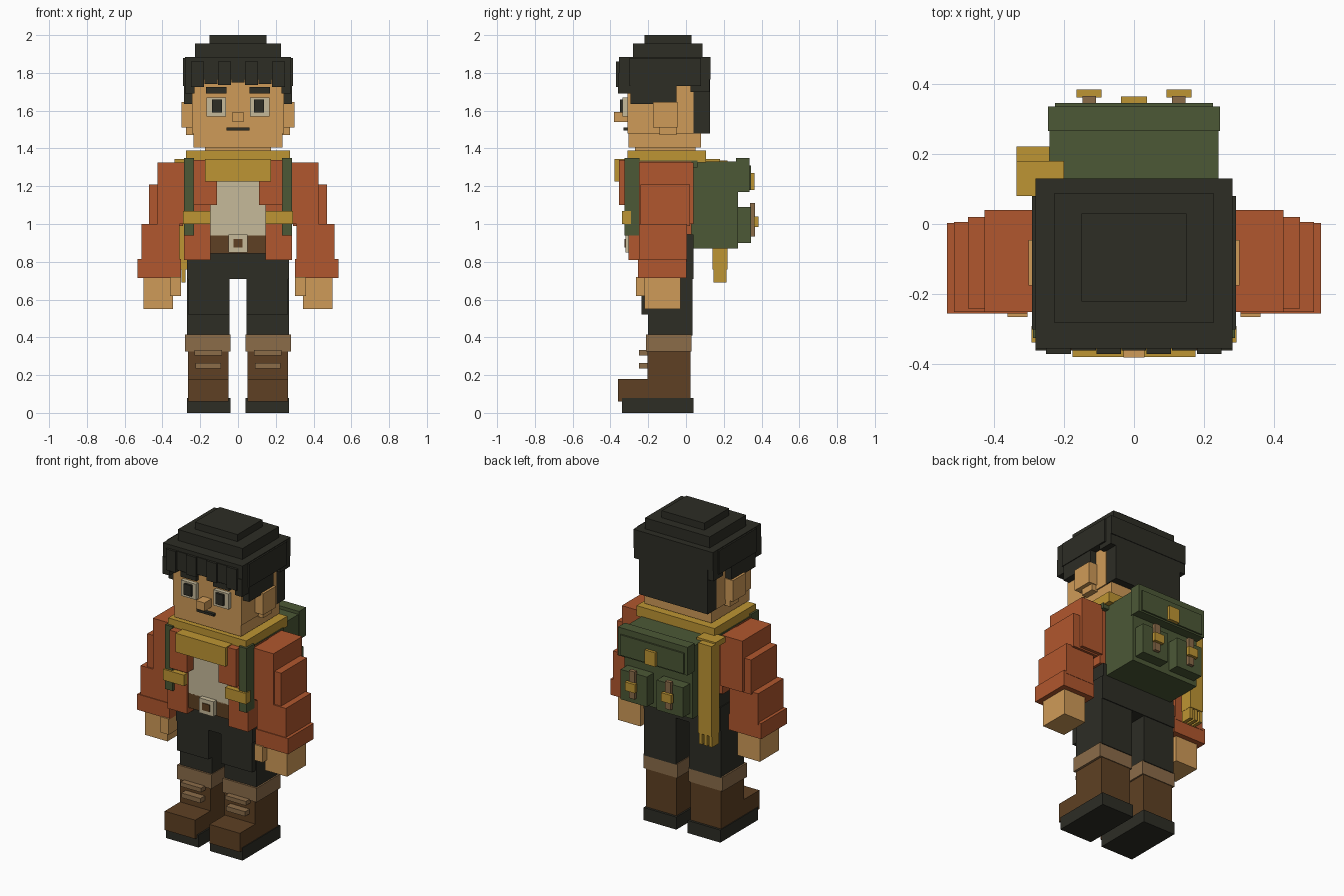
import bpy, bmesh


def material(name, r, g, b):
    lin = [((c / 255 + 0.055) / 1.055) ** 2.4 for c in (r, g, b)]
    m = bpy.data.materials.new(name)
    m.diffuse_color = (*lin, 1)
    return m


DARK = material("charcoal", 45, 45, 37)
SKIN = material("skin", 207, 155, 88)
RUST = material("rust orange", 177, 87, 46)
GREEN = material("olive green", 76, 88, 54)
GOLD = material("mustard", 190, 149, 51)
BROWN = material("brown leather", 94, 64, 35)
TAN = material("tan leather", 139, 108, 73)
CREAM = material("cream", 198, 186, 154)


def part(name, mat, *boxes, mirror=False):
    """One object made of blocks (x0, x1, y0, y1, z0, z1), mirrored over x if asked."""
    bm = bmesh.new()
    blocks = list(boxes)
    if mirror:
        blocks += [(-b[1], -b[0], *b[2:]) for b in boxes]
    for x0, x1, y0, y1, z0, z1 in blocks:
        cube = bmesh.ops.create_cube(bm, size=1)
        for v in cube["verts"]:
            v.co = (x1 if v.co.x > 0 else x0,
                    y1 if v.co.y > 0 else y0,
                    z1 if v.co.z > 0 else z0)
    mesh = bpy.data.meshes.new(name)
    bm.to_mesh(mesh)
    bm.free()
    mesh.materials.append(mat)
    ob = bpy.data.objects.new(name, mesh)
    bpy.context.collection.objects.link(ob)
    return ob


# Boots
part("boot_soles", DARK, (0.04, 0.27, -0.34, 0.04, 0, 0.08), mirror=True)
part("boots", BROWN,
     (0.05, 0.265, -0.36, -0.11, 0.06, 0.18),
     (0.05, 0.265, -0.205, 0.025, 0.08, 0.33), mirror=True)
part("boot_cuffs", TAN, (0.04, 0.28, -0.212, 0.03, 0.325, 0.415), mirror=True)
part("boot_laces", TAN,
     (0.085, 0.23, -0.25, -0.2, 0.305, 0.332),
     (0.09, 0.225, -0.25, -0.2, 0.235, 0.265), mirror=True)

# Trousers
part("trouser_legs", DARK,
     (0.045, 0.27, -0.2, 0.035, 0.41, 0.72),
     (0.045, 0.265, -0.235, 0.0, 0.52, 0.72), mirror=True)
part("trouser_hips", DARK,
     (-0.27, 0.27, -0.24, 0.04, 0.71, 0.86),
     (-0.265, 0.265, -0.1, 0.04, 0.85, 0.945))

# Belt and shirt
part("belt", BROWN, (-0.16, 0.16, -0.29, -0.1, 0.845, 0.94))
part("belt_buckle", CREAM, (-0.05, 0.05, -0.32, -0.28, 0.85, 0.945))
part("buckle_centre", BROWN, (-0.025, 0.025, -0.325, -0.31, 0.875, 0.92))
part("shirt", CREAM, (-0.16, 0.16, -0.29, -0.1, 0.935, 1.3))

# Jacket
part("jacket_body", RUST, (-0.28, 0.28, -0.26, 0.03, 0.945, 1.33))
part("jacket_front", RUST,
     (0.145, 0.285, -0.305, -0.1, 0.81, 1.33),
     (0.11, 0.235, -0.355, -0.28, 1.1, 1.34), mirror=True)
part("jacket_sleeves", RUST,
     (0.27, 0.425, -0.25, 0.04, 1.0, 1.325),
     (0.29, 0.472, -0.24, 0.02, 0.99, 1.21),
     (0.31, 0.512, -0.25, 0.005, 0.8, 1.0),
     (0.303, 0.532, -0.255, 0.003, 0.715, 0.815), mirror=True)
part("hands", SKIN,
     (0.343, 0.5, -0.22, -0.03, 0.55, 0.72),
     (0.303, 0.36, -0.265, -0.15, 0.62, 0.72), mirror=True)

# Scarf with hanging tail
part("scarf", GOLD,
     (-0.275, 0.275, -0.31, 0.105, 1.325, 1.39),
     (-0.175, 0.175, -0.378, -0.28, 1.225, 1.345))
part("scarf_tail", GOLD,
     (-0.335, -0.24, 0.14, 0.22, 0.76, 1.335),
     (-0.335, -0.2, 0.08, 0.18, 1.31, 1.345),
     *[(x, x + 0.023, 0.145, 0.215, 0.69, 0.77) for x in (-0.335, -0.3, -0.265)])

# Backpack straps
part("shoulder_straps", GREEN,
     (0.233, 0.287, -0.325, -0.245, 0.94, 1.35),
     (0.233, 0.28, -0.3, 0.06, 1.3, 1.335), mirror=True)
part("strap_buckles", GOLD, (0.145, 0.292, -0.338, -0.29, 1.0, 1.07), mirror=True)

# Backpack
part("backpack", GREEN,
     (-0.24, 0.24, 0.03, 0.275, 0.87, 1.33),
     (-0.245, 0.245, 0.265, 0.335, 1.17, 1.35),
     (-0.225, 0.225, 0.3, 0.345, 1.18, 1.31))
part("backpack_pockets", GREEN,
     (0.035, 0.22, 0.26, 0.345, 0.9, 1.09), mirror=True)
part("pocket_straps", TAN, (0.108, 0.147, 0.34, 0.365, 0.935, 1.11), mirror=True)
part("pocket_buckles", GOLD, (0.093, 0.163, 0.36, 0.383, 0.985, 1.04), mirror=True)
part("flap_buckle", GOLD, (-0.037, 0.037, 0.335, 0.363, 1.18, 1.27))

# Head
part("neck", SKIN, (-0.175, 0.175, -0.27, 0.05, 1.35, 1.42))
part("head", SKIN,
     (-0.235, 0.235, -0.305, 0.08, 1.405, 1.78),
     (-0.243, 0.243, -0.31, 0.04, 1.48, 1.74))
part("ears", SKIN,
     (0.23, 0.3, -0.175, -0.045, 1.51, 1.645),
     (0.23, 0.275, -0.14, -0.05, 1.47, 1.52), mirror=True)
part("nose", SKIN, (-0.03, 0.03, -0.38, -0.3, 1.54, 1.593))
part("mouth", DARK, (-0.06, 0.06, -0.33, -0.3, 1.495, 1.51))
part("eye_whites", CREAM, (0.063, 0.167, -0.335, -0.3, 1.57, 1.67), mirror=True)
part("pupils", DARK, (0.085, 0.138, -0.35, -0.32, 1.59, 1.66), mirror=True)
part("eyebrows", DARK, (0.06, 0.17, -0.335, -0.3, 1.69, 1.725), mirror=True)

# Hair
part("hair_cap", DARK,
     (-0.15, 0.15, -0.22, 0.03, 1.94, 2.0),
     (-0.228, 0.228, -0.28, 0.087, 1.875, 1.955),
     (-0.28, 0.28, -0.355, 0.13, 1.765, 1.885),
     (-0.29, 0.29, -0.3, 0.08, 1.73, 1.88))
part("hair_back", DARK, (-0.242, 0.242, 0.03, 0.127, 1.48, 1.8))
part("hair_sides", DARK,
     (0.235, 0.285, -0.295, -0.05, 1.635, 1.75),
     (0.23, 0.28, -0.36, -0.28, 1.69, 1.8),
     (0.235, 0.28, 0.025, 0.125, 1.7, 1.8), mirror=True)
part("hair_fringe", DARK,
     *[(-0.25 + i * 0.0715, -0.18 + i * 0.0715, y, -0.3, z, 1.86)
       for i, (y, z) in enumerate([(-0.37, 1.725), (-0.36, 1.74), (-0.37, 1.735),
                                   (-0.36, 1.75), (-0.37, 1.735), (-0.36, 1.74),
                                   (-0.37, 1.725)])])
